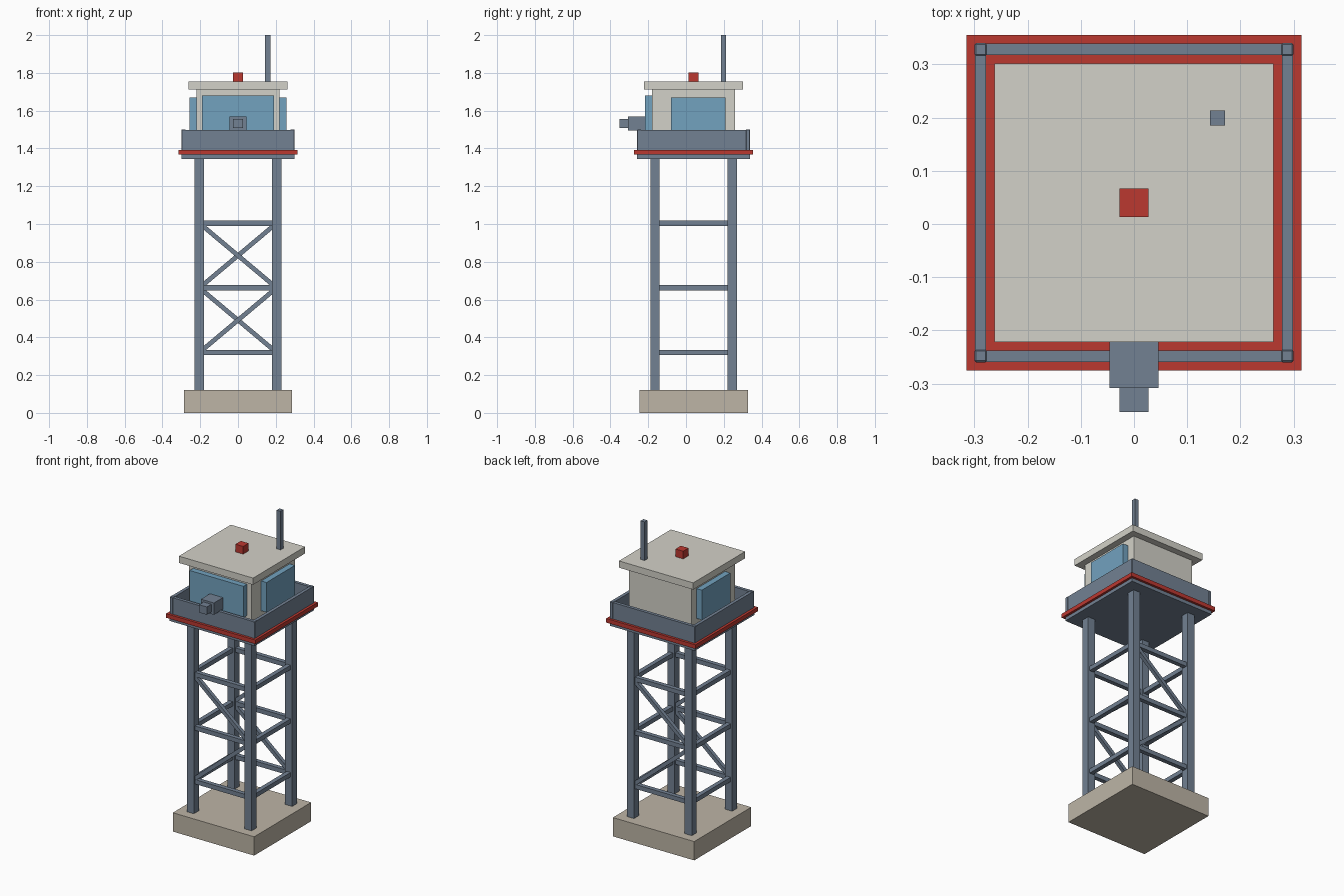
import bpy
from mathutils import Vector

if "Cube" in bpy.data.objects:
    bpy.data.objects.remove(bpy.data.objects["Cube"])

CY = 0.04  # tower axis in y


def material(name, rgb):
    m = bpy.data.materials.new(name)
    m.diffuse_color = (*rgb, 1)
    m.use_nodes = True
    m.node_tree.nodes["Principled BSDF"].inputs["Base Color"].default_value = m.diffuse_color
    return m


STEEL = material("steel", (0.17, 0.22, 0.29))
CONCRETE = material("concrete", (0.51, 0.46, 0.38))
RED = material("red_paint", (0.50, 0.04, 0.03))
WALL = material("wall_paint", (0.65, 0.64, 0.58))
GLASS = material("glass", (0.17, 0.36, 0.52))


def box(name, x, y, z, mat, bevel=0):
    """Box from (min, max) ranges; y is relative to the tower axis."""
    loc = (sum(x) / 2, sum(y) / 2 + CY, sum(z) / 2)
    bpy.ops.mesh.primitive_cube_add(size=1, location=loc)
    ob = bpy.context.object
    ob.name = name
    ob.scale = (x[1] - x[0], y[1] - y[0], z[1] - z[0])
    bpy.ops.object.transform_apply(location=False, rotation=False, scale=True)
    ob.data.materials.append(mat)
    if bevel:
        b = ob.modifiers.new("bevel", 'BEVEL')
        b.width, b.segments = bevel, 1
    return ob


def square(name, half, z, mat):
    return box(name, (-half, half), (-half, half), z, mat)


def beam(name, a, b, size, mat):
    """Square bar between two points (y relative to the tower axis)."""
    a, b = Vector(a), Vector(b)
    ob = box(name, (-size / 2, size / 2), (-size / 2, size / 2),
             (0, (b - a).length), mat)
    ob.location = (a + b) / 2 + Vector((0, CY, 0))
    ob.rotation_euler = (b - a).to_track_quat('Z', 'Y').to_euler()
    return ob


# Foundation and deck
square("foundation", 0.287, (0, 0.12), CONCRETE)
square("deck_slab", 0.30, (1.345, 1.37), STEEL)
square("deck_red_band", 0.315, (1.367, 1.393), RED)

# Legs, deck corner posts
L = 0.204
for sx in (-1, 1):
    for sy in (-1, 1):
        beam("leg", (sx * L, sy * L, 0.12), (sx * L, sy * L, 1.348), 0.05, STEEL)
        px, py = sorted((sx * 0.276, sx * 0.30)), sorted((sy * 0.276, sy * 0.30))
        box("railing_post", px, py, (1.39, 1.50), STEEL, bevel=0.003)

# Horizontal braces on all four sides
LEVELS = (0.32, 0.662, 1.004)
for z in LEVELS:
    for s in (-1, 1):
        beam("brace_x", (-L, s * L, z), (L, s * L, z), 0.028, STEEL)
        beam("brace_y", (s * L, -L, z), (s * L, L, z), 0.028, STEEL)

# Zigzag diagonals: the back face is the front face turned half round
for s in (1, -1):
    beam("diagonal_upper", (-s * L, -s * L, LEVELS[2]), (s * L, -s * L, LEVELS[1]), 0.024, STEEL)
    beam("diagonal_lower", (s * L, -s * L, LEVELS[1]), (-s * L, -s * L, LEVELS[0]), 0.024, STEEL)

# Solid railing panels
for s in (-1, 1):
    r = sorted((s * 0.278, s * 0.299))
    box("railing_panel_x", (-0.288, 0.288), r, (1.39, 1.498), STEEL)
    box("railing_panel_y", r, (-0.288, 0.288), (1.39, 1.498), STEEL)

# Cabin with roof and windows
square("cabin_wall", 0.22, (1.39, 1.715), WALL)
square("cabin_roof", 0.262, (1.711, 1.754), WALL)
box("front_window", (-0.19, 0.19), (-0.257, -0.21), (1.48, 1.68), GLASS)
for s in (-1, 1):
    box("side_window", sorted((s * 0.21, s * 0.257)), (-0.12, 0.168), (1.48, 1.67), GLASS)

# Searchlight on the front
box("searchlight_body", (-0.046, 0.046), (-0.348, -0.25), (1.495, 1.57), STEEL)
box("searchlight_nose", (-0.027, 0.027), (-0.393, -0.34), (1.507, 1.557), STEEL)

# Roof beacon and mast
box("beacon", (-0.027, 0.027), (-0.027, 0.027), (1.75, 1.803), RED)
box("mast", (0.143, 0.171), (0.145, 0.173), (1.75, 2.0), STEEL)
